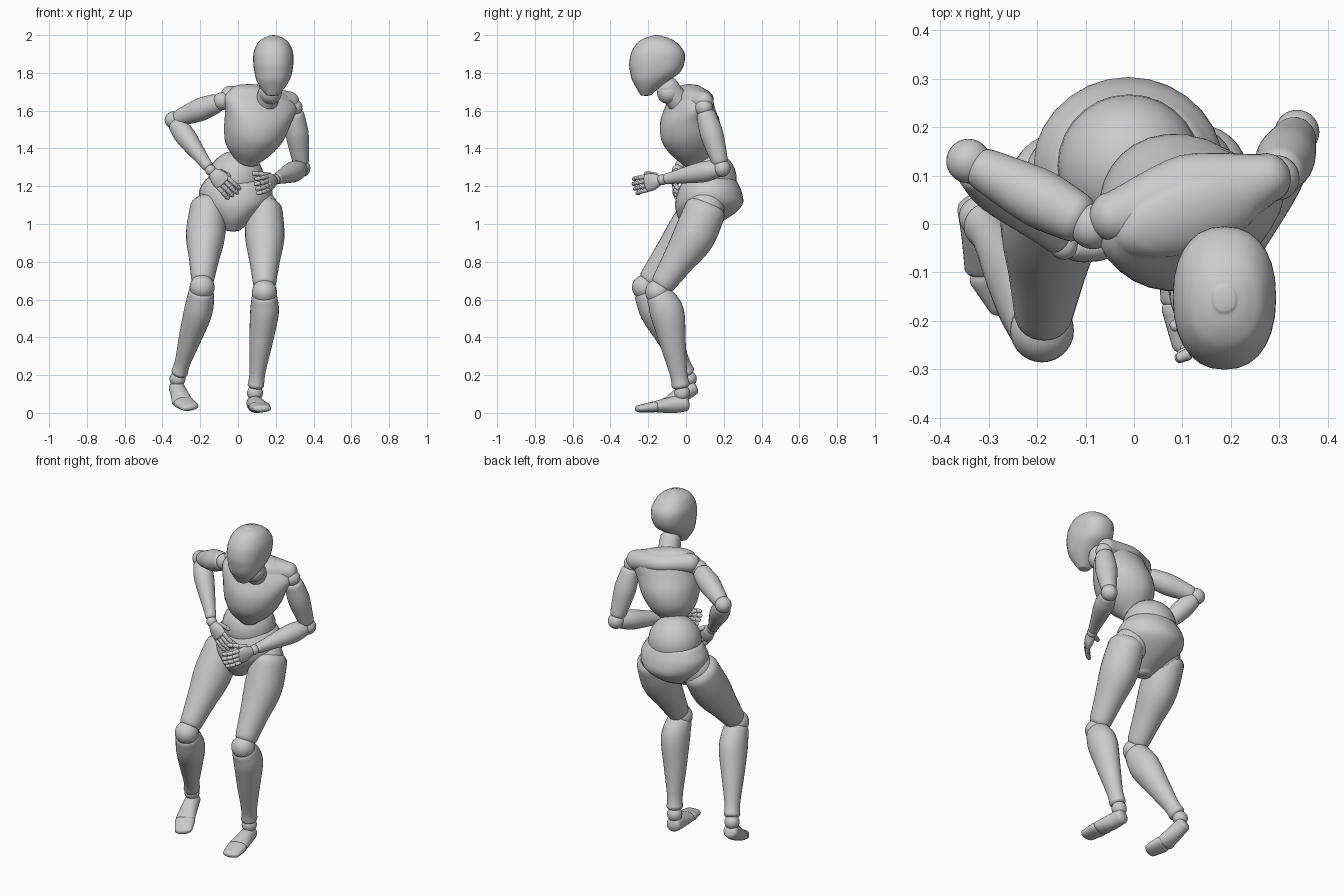
import bpy, bmesh, math
from mathutils import Vector as V

if "Cube" in bpy.data.objects:
    bpy.data.objects.remove(bpy.data.objects["Cube"])

STEPS = 5


def finish(bm, name):
    bmesh.ops.recalc_face_normals(bm, faces=bm.faces)
    for f in bm.faces:
        f.smooth = True
    me = bpy.data.meshes.new(name)
    bm.to_mesh(me)
    bm.free()
    bpy.context.collection.objects.link(bpy.data.objects.new(name, me))


def ball(name, c, r):
    bm = bmesh.new()
    bmesh.ops.create_uvsphere(bm, u_segments=28, v_segments=18, radius=r)
    bmesh.ops.translate(bm, verts=bm.verts, vec=c)
    finish(bm, name)


def spline(pts):
    """Catmull-Rom through stations, flattened as x, y, z, width, depth."""
    out, n = [], len(pts)
    for i in range(n - 1):
        a, b, c, d = (pts[max(i - 1, 0)], pts[i], pts[i + 1], pts[min(i + 2, n - 1)])
        for k in range(STEPS):
            t = k / STEPS
            out.append([0.5 * (2 * b[j] + (c[j] - a[j]) * t
                        + (2 * a[j] - 5 * b[j] + 4 * c[j] - d[j]) * t * t
                        + (3 * b[j] - a[j] - 3 * c[j] + d[j]) * t ** 3) for j in range(5)])
    return out + [list(pts[-1])]


def loft(name, stations, side=(1, 0, 0), axis=None, dome=0.6, sides=28, square=1.0):
    """Elliptical rings along a path of (point, width, depth), with domed ends."""
    p = spline([(*c, a, b) for c, a, b in stations])
    n, rings = len(p), []
    for i, q in enumerate(p):
        t = V(axis) if axis else V(p[min(i + 1, n - 1)][:3]) - V(p[max(i - 1, 0)][:3])
        t.normalize()
        s = V(side)
        s = (s - t * s.dot(t)).normalized()
        rings.append((V(q[:3]), s, t.cross(s), t, q[3], q[4]))

    def cap(ring, sign):
        c, s, d, t, a, b = ring
        h = dome * (a + b) / 2 * sign
        return [(c + t * h * math.sin(u), s, d, t, a * math.cos(u), b * math.cos(u))
                for u in (0.35, 0.7, 1.05, 1.35)], c + t * h

    def sq(v):
        return math.copysign(abs(v) ** square, v)
    lo, lo_tip = cap(rings[0], -1)
    hi, hi_tip = cap(rings[-1], 1)
    bm = bmesh.new()
    loops = []
    for c, s, d, t, a, b in lo[::-1] + rings + hi:
        loops.append([bm.verts.new(c + s * a * sq(math.cos(w)) + d * b * sq(math.sin(w)))
                      for w in (math.tau * k / sides for k in range(sides))])
    for A, B in zip(loops, loops[1:]):
        for k in range(sides):
            m = (k + 1) % sides
            bm.faces.new((A[k], A[m], B[m], B[k]))
    for tip, L in ((lo_tip, loops[0]), (hi_tip, loops[-1])):
        v = bm.verts.new(tip)
        for k in range(sides):
            bm.faces.new((v, L[k], L[(k + 1) % sides]))
    finish(bm, name)


def limb(name, a, b, profile, **kw):
    """Straight round limb; profile holds (fraction along, radius)."""
    loft(name, [(V(a).lerp(V(b), t), r, r) for t, r in profile], **kw)


def hand(name, w, f, s, n):
    """Palm, four jointed fingers and a thumb; f forward, s thumb side, n palm side."""
    f.normalize()
    s = (s - f * s.dot(f)).normalized()
    n = (n - f * n.dot(f) - s * n.dot(s)).normalized()
    ball(name + "_wrist", w, 0.029)
    loft(name + "_palm", [(w + f * 0.02, .03, .024), (w + f * 0.055, .045, .026),
                          (w + f * 0.092, .047, .019)], side=s, dome=0.4)

    def digit(label, p, d, length, r, bend):
        d, ang = d.normalized(), 0.15
        for j in range(3):
            v = d * math.cos(ang) + n * math.sin(ang)
            limb(f"{label}_{j + 1}", p, p + v * length, [(0, r), (1, r * .85)],
                 side=s, dome=0.7, sides=12)
            p, ang, length = p + v * (length + r * 0.4), ang + bend, length * 0.75
    for i in range(4):
        k = 0.036 - 0.024 * i
        digit(f"{name}_finger_{i + 1}", w + f * (0.104 - abs(k) * 0.15) + s * k,
              f + s * k * 1.2, 0.034 - 0.002 * abs(i - 1), 0.0125, 0.3)
    digit(name + "_thumb", w + f * 0.04 + s * 0.034 + n * 0.012,
          f * 0.85 + s * 0.25 + n * 0.4, 0.034, 0.0135, 0.1)


# Arm: joints, upper arm, forearm, hand
def arm(side, shoulder, elbow, wrist, f, s, n):
    ball(side + "_shoulder", shoulder, .047)
    limb(side + "_upper_arm", shoulder, elbow,
         [(.13, .052), (.42, .061), (.7, .052), (.88, .044)], side=(0.3, 1, 0.3))
    ball(side + "_elbow", elbow, .046)
    limb(side + "_forearm", elbow, wrist,
         [(.1, .047), (.33, .055), (.8, .034), (.92, .03)], side=(0, 0, 1))
    hand(side + "_hand", wrist, f, s, n)


# Leg: joints, thigh, shin, foot, toes
def leg(side, hip, mid, knee, calf, ankle, heel, sole, toe):
    ball(side + "_hip", hip.lerp(V((0, .12, 1.13)), .2), .1)
    loft(side + "_thigh", [(hip, .096, .11), (mid, .104, .111),
                           (mid.lerp(knee, .45), .08, .085), (mid.lerp(knee, .84), .061, .065)])
    ball(side + "_knee", knee, .066)
    loft(side + "_shin", [(knee.lerp(calf, .25), .068, .073), (calf, .076, .09),
                          (calf.lerp(ankle, .36), .062, .07), (calf.lerp(ankle, .75), .042, .047),
                          (calf.lerp(ankle, .9), .044, .048)], dome=0.5)
    ball(side + "_ankle", ankle, .042)
    loft(side + "_foot", [(heel, .041, .042), (heel.lerp(sole, .45), .046, .044),
                          (sole, .056, .032)], dome=0.5)
    loft(side + "_toes", [(sole.lerp(toe, .2), .057, .029), (toe, .049, .02)],
         dome=0.7, square=.85)


# Head and neck
head = [(-.212, 1.685, .035, .03), (-.203, 1.72, .064, .06), (-.187, 1.76, .087, .098),
        (-.165, 1.80, .099, .13), (-.155, 1.85, .106, .146), (-.149, 1.91, .104, .14),
        (-.153, 1.96, .082, .104), (-.155, 1.984, .052, .064), (-.155, 1.994, .026, .03)]
loft("head", [((.187 - .05 * max(0, 1.8 - z), y, z), a, b) for y, z, a, b in head],
     axis=(0, 0, 1), dome=0.2, square=.88)
limb("neck", (.15, -.035, 1.64), (.175, -.1, 1.73), [(0, .06), (1, .057)])
ball("neck_joint", (.172, -.093, 1.695), .06)

# Torso
loft("chest", [((.045, .05, 1.335), .065, .075), ((.058, .045, 1.40), .125, .133),
               ((.085, .027, 1.48), .162, .162), ((.108, .012, 1.57), .182, .147),
               ((.12, .018, 1.645), .2, .112), ((.12, .02, 1.69), .165, .08)],
     side=(.95, .3, -.08), axis=(.2, -.2, .95), dome=0.35)
loft("shoulder_yoke", [((-.045, .015, 1.68), .052, .052), ((.12, .045, 1.665), .06, .1),
                       ((.275, .095, 1.645), .056, .052)], side=(0, 0, 1), dome=0.9)
ball("belly", (-.01, .12, 1.24), .148)
loft("pelvis", [((-.027, .05, .972), .045, .045), ((-.02, .09, 1.03), .105, .13),
                ((-.012, .12, 1.10), .178, .178), ((-.012, .125, 1.17), .195, .17),
                ((-.012, .125, 1.225), .168, .145)], axis=(0, 0, 1), dome=0.25)

# Limbs, posed joint by joint
arm("right", V((-.085, -.005, 1.65)), V((-.342, .13, 1.55)), V((-.145, -.045, 1.285)),
    V((.7, -.15, -.7)), V((.7, 0, .7)), V((0, 1, 0)))
arm("left", V((.295, .095, 1.615)), V((.337, .19, 1.295)), V((.195, -.125, 1.235)),
    V((-.4, -.9, -.2)), V((0, 0, 1)), V((-.9, .4, 0)))
leg("right", V((-.16, .085, 1.08)), V((-.172, 0, .94)), V((-.19, -.22, .665)),
    V((-.21, -.155, .54)), V((-.32, .015, .18)), V((-.325, .035, .135)),
    V((-.295, -.085, .06)), V((-.255, -.16, .032)))
leg("left", V((.14, .1, 1.07)), V((.142, .04, .93)), V((.14, -.15, .64)),
    V((.14, -.1, .53)), V((.09, -.02, .105)), V((.085, -.003, .05)),
    V((.11, -.15, .034)), V((.127, -.245, .023)))
